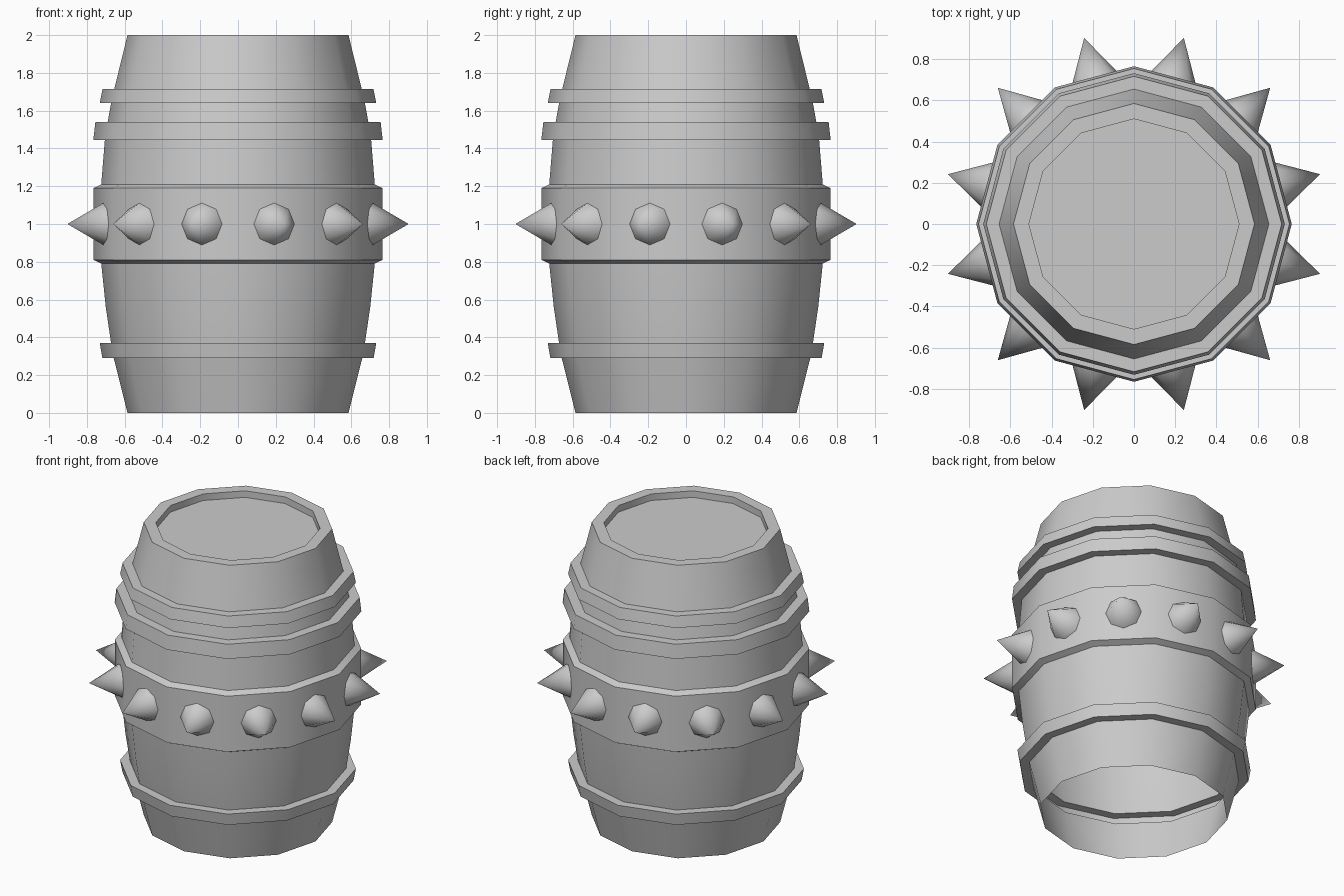
import bpy, bmesh, math
from mathutils import Matrix, Vector

if "Cube" in bpy.data.objects:
    bpy.data.objects.remove(bpy.data.objects["Cube"])

SIDES = 12


def finish(name, bm, angle):
    """Turn a bmesh into a named object, smooth below the given angle."""
    me = bpy.data.meshes.new(name)
    bm.to_mesh(me)
    bm.free()
    ob = bpy.data.objects.new(name, me)
    bpy.context.collection.objects.link(ob)
    bpy.ops.object.select_all(action='DESELECT')
    ob.select_set(True)
    bpy.context.view_layer.objects.active = ob
    bpy.ops.object.shade_smooth_by_angle(angle=math.radians(angle))
    return ob


# Barrel: one lathed shell (radius, height), hoops pulled out of the wall,
# open at the bottom, recessed lid at the top
profile = [
    (0.585, 0.0), (0.658, 0.29),
    (0.718, 0.29), (0.732, 0.37), (0.672, 0.37),     # lower hoop
    (0.70, 0.56), (0.724, 0.79),
    (0.765, 0.81), (0.765, 1.19), (0.724, 1.21),     # wide belt
    (0.705, 1.445),
    (0.766, 1.445), (0.755, 1.54), (0.69, 1.54),     # second hoop
    (0.672, 1.64),
    (0.732, 1.64), (0.717, 1.715), (0.655, 1.715),   # upper hoop
    (0.585, 2.0), (0.51, 2.0), (0.51, 1.955),        # rim and lid recess
]
bm = bmesh.new()
rings = []
for r, z in profile:
    rings.append([bm.verts.new((r * math.cos(a), r * math.sin(a), z))
                  for a in (math.tau * i / SIDES for i in range(SIDES))])
for lo, hi in zip(rings, rings[1:]):
    for i in range(SIDES):
        j = (i + 1) % SIDES
        bm.faces.new((lo[i], lo[j], hi[j], hi[i]))
bm.faces.new(rings[-1])
finish("barrel", bm, 32)

# Spikes: one eight-sided cone in the middle of every belt panel
base, tip = 0.737, 0.935
bm = bmesh.new()
for i in range(SIDES):
    a = math.tau * (i + 0.5) / SIDES
    mid = (base + tip) / 2
    place = (Matrix.Translation((0, 0, 1.0)) @ Matrix.Rotation(a, 4, 'Z')
             @ Matrix.Translation((mid, 0, 0))
             @ Matrix.Rotation(math.pi / 2, 4, 'Y'))
    bmesh.ops.create_cone(bm, cap_ends=False, segments=8, radius1=0.112,
                          radius2=0, depth=tip - base, matrix=place)
bmesh.ops.remove_doubles(bm, verts=bm.verts, dist=0.0001)
bmesh.ops.recalc_face_normals(bm, faces=bm.faces)
finish("belt_spikes", bm, 50)
